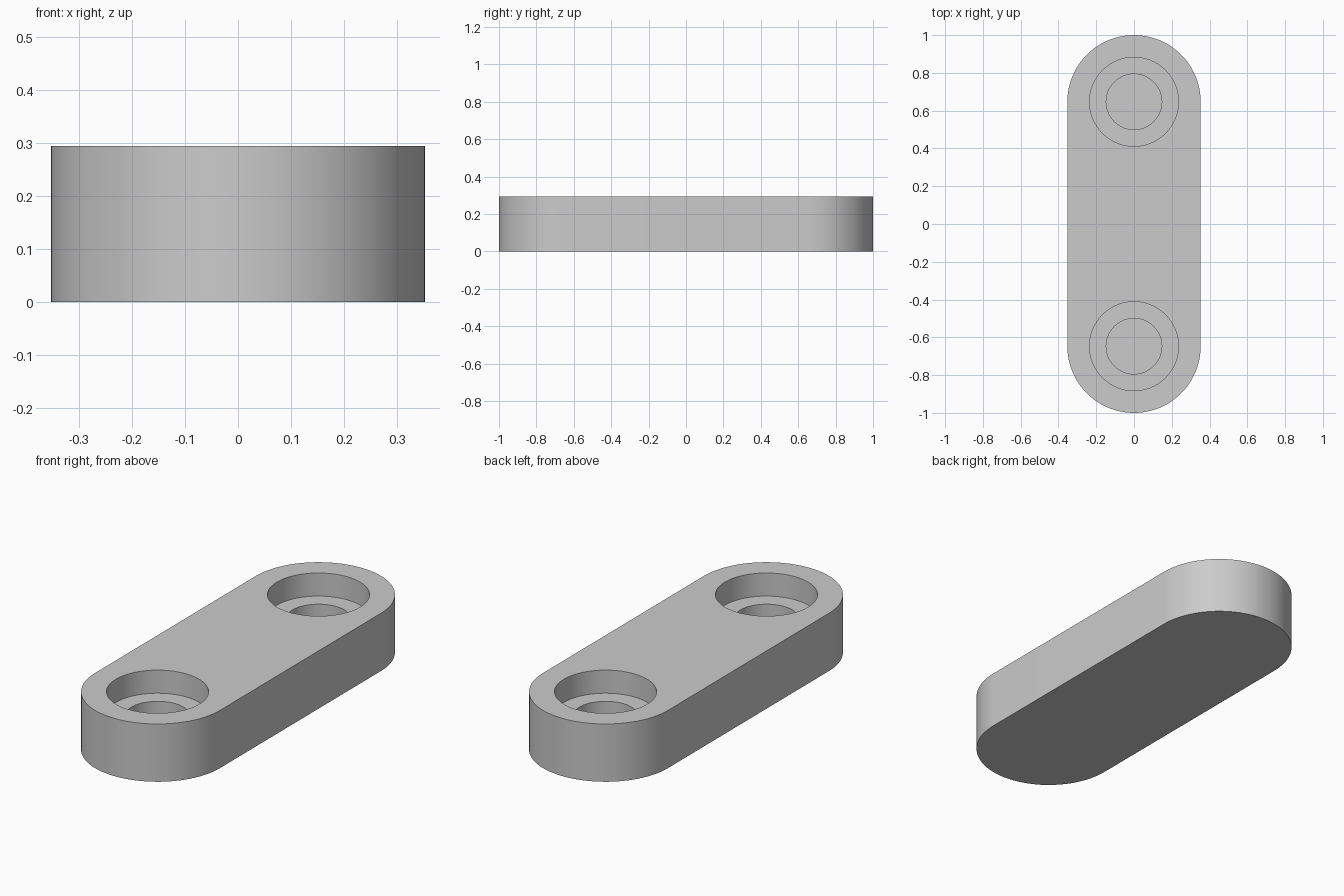
import bpy, bmesh, math

if "Cube" in bpy.data.objects:
    bpy.data.objects.remove(bpy.data.objects["Cube"])

U = 1 / 17                      # plate is 34 x 12 x 5 units
R, H, CY = 6 * U, 5 * U, 11 * U  # end radius, thickness, hole offset
SEG = 96

grey = bpy.data.materials.new("light_grey")
grey.diffuse_color = (0.6, 0.6, 0.6, 1)
grey.use_nodes = True
grey.node_tree.nodes["Principled BSDF"].inputs["Base Color"].default_value = grey.diffuse_color


def prism(name, outline, z0, z1):
    """Extrude a closed outline from z0 to z1."""
    bm = bmesh.new()
    base = bm.faces.new([bm.verts.new((x, y, z0)) for x, y in outline])
    ext = bmesh.ops.extrude_face_region(bm, geom=[base], use_keep_orig=True)
    for v in ext["geom"]:
        if isinstance(v, bmesh.types.BMVert):
            v.co.z = z1
    bmesh.ops.recalc_face_normals(bm, faces=bm.faces)
    mesh = bpy.data.meshes.new(name)
    bm.to_mesh(mesh)
    bm.free()
    mesh.materials.append(grey)
    obj = bpy.data.objects.new(name, mesh)
    bpy.context.collection.objects.link(obj)
    return obj


def arc(radius, cy, start, sweep, n):
    return [(radius * math.cos(start + sweep * i / n),
             cy + radius * math.sin(start + sweep * i / n)) for i in range(n + 1)]


# Plate with two round ends
half = SEG // 2
plate = prism("plate", arc(R, CY, 0, math.pi, half) + arc(R, -CY, math.pi, math.pi, half), 0, H)

# Stepped screw holes: wide counterbore, then a narrower blind bore with a thin floor
cutters = []
for side in (1, -1):
    for name, radius, z0, z1 in (("counterbore_cutter", 4 * U, 3 * U, H + 0.1),
                                 ("bore_cutter", 2.5 * U, 0.2 * U, 3.5 * U)):
        cutter = prism(name, arc(radius, side * CY, 0, math.tau, SEG)[:-1], z0, z1)
        cutter.hide_render = True
        cutters.append(cutter)
        mod = plate.modifiers.new(name, "BOOLEAN")
        mod.operation, mod.solver, mod.object = "DIFFERENCE", "EXACT", cutter

bpy.context.view_layer.objects.active = plate
plate.select_set(True)
for mod in list(plate.modifiers):
    bpy.ops.object.modifier_apply(modifier=mod.name)
for cutter in cutters:
    bpy.data.objects.remove(cutter)

# Smooth walls, crisp rims
bpy.ops.object.shade_smooth_by_angle(angle=math.radians(30))
